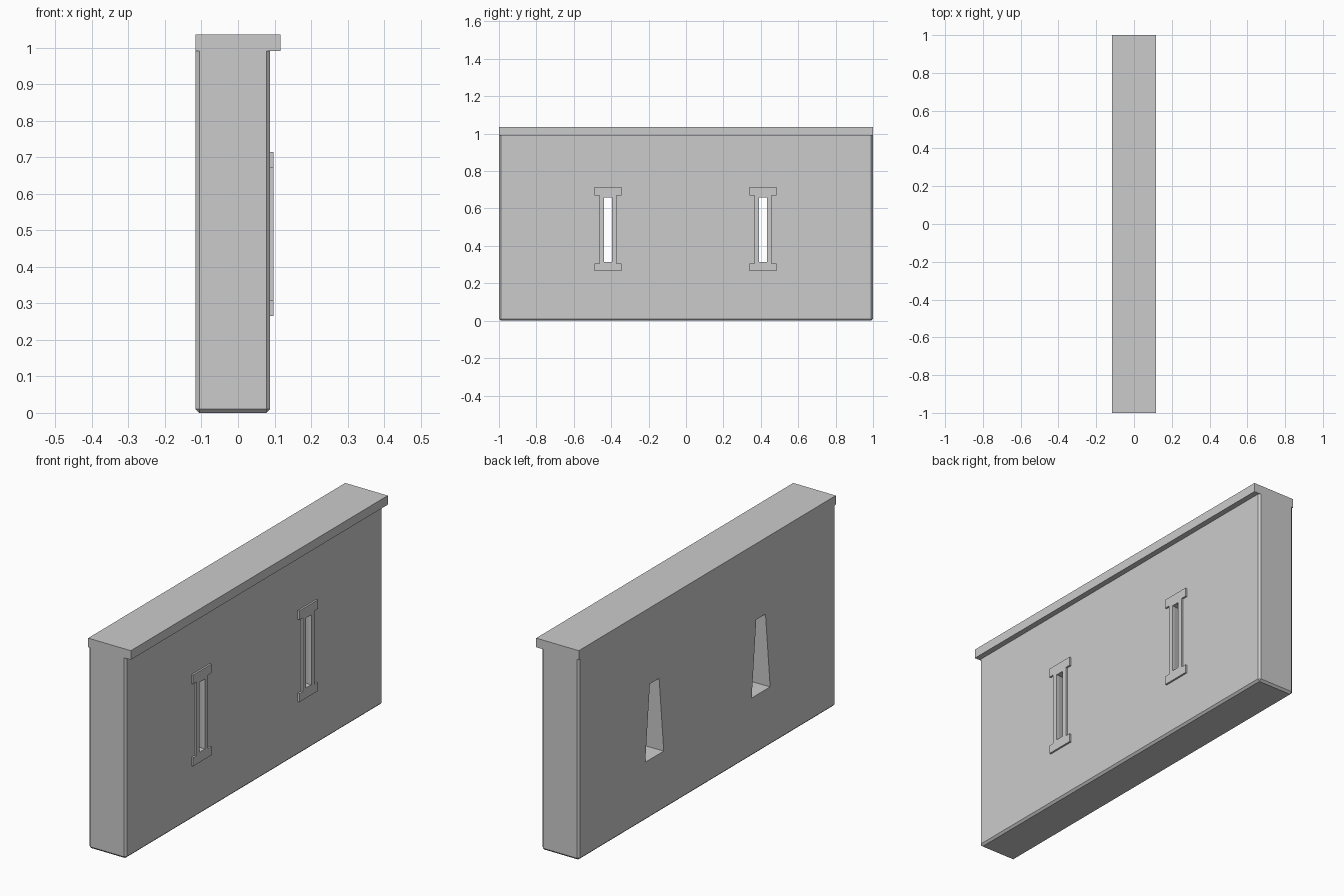
import bpy, bmesh

old = bpy.data.objects.get("Cube")
if old:
    bpy.data.objects.remove(old, do_unlink=True)

stone = bpy.data.materials.new("light grey stone")
stone.use_nodes = True
GREY = (0.6, 0.6, 0.6, 1)
stone.diffuse_color = GREY
stone.node_tree.nodes["Principled BSDF"].inputs["Base Color"].default_value = GREY


def loft(name, sections):
    """Closed solid through (x, [(y, z), ...]) sections."""
    bm = bmesh.new()
    rings = [[bm.verts.new((x, y, z)) for y, z in pts] for x, pts in sections]
    n = len(rings[0])
    for a, b in zip(rings, rings[1:]):
        for i in range(n):
            j = (i + 1) % n
            bm.faces.new((a[i], a[j], b[j], b[i]))
    bm.faces.new(rings[0])
    bm.faces.new(rings[-1])
    bmesh.ops.recalc_face_normals(bm, faces=bm.faces)
    mesh = bpy.data.meshes.new(name)
    bm.to_mesh(mesh)
    bm.free()
    mesh.materials.append(stone)
    ob = bpy.data.objects.new(name, mesh)
    bpy.context.collection.objects.link(ob)
    return ob


def box(name, x0, x1, z0, z1):
    pts = [(-1, z0), (1, z0), (1, z1), (-1, z1)]
    return loft(name, [(x0, pts), (x1, pts)])


def cut(ob, cutter):
    mod = ob.modifiers.new("opening", 'BOOLEAN')
    mod.operation = 'DIFFERENCE'
    mod.solver = 'EXACT'
    mod.object = cutter


BACK, FACE, TOP = -0.116, 0.088, 0.99

# Wall with chamfered corners and foot, and the overhanging coping
wall = box("wall", BACK, FACE, 0, TOP)
bm = bmesh.new()
bm.from_mesh(wall.data)
edges = [e for e in bm.edges if any(v.co.z < 0.5 for v in e.verts)]
bmesh.ops.bevel(bm, geom=edges, offset=0.01, segments=1, affect='EDGES')
bm.to_mesh(wall.data)
bm.free()
box("coping", BACK, 0.116, TOP, 1.035)


def opening(y, bottom, low_half, top_half, top=0.66):
    return [(y - low_half, bottom), (y + low_half, bottom),
            (y + top_half, top), (y - top_half, top)]


# Splayed slit windows, each with a raised surround
for side, y in (("right", -0.417), ("left", 0.411)):
    wide = opening(y, 0.288, 0.072, 0.036)
    slit = opening(y, 0.315, 0.021, 0.021)
    cutter = loft(side + "_slit_cutter", [
        (BACK - 0.02, wide), (BACK, wide), (FACE - 0.005, slit), (0.13, slit)])
    cutter.hide_render = True
    cutter.hide_viewport = True
    cutter.display_type = 'WIRE'

    half = [(0.072, 0.265), (0.072, 0.307), (0.045, 0.307),
            (0.045, 0.67), (0.072, 0.67), (0.072, 0.714)]
    outline = [(y + w, z) for w, z in half] + [(y - w, z) for w, z in reversed(half)]
    frame = loft(side + "_slit_surround", [(FACE - 0.004, outline), (0.097, outline)])
    cut(wall, cutter)
    cut(frame, cutter)
